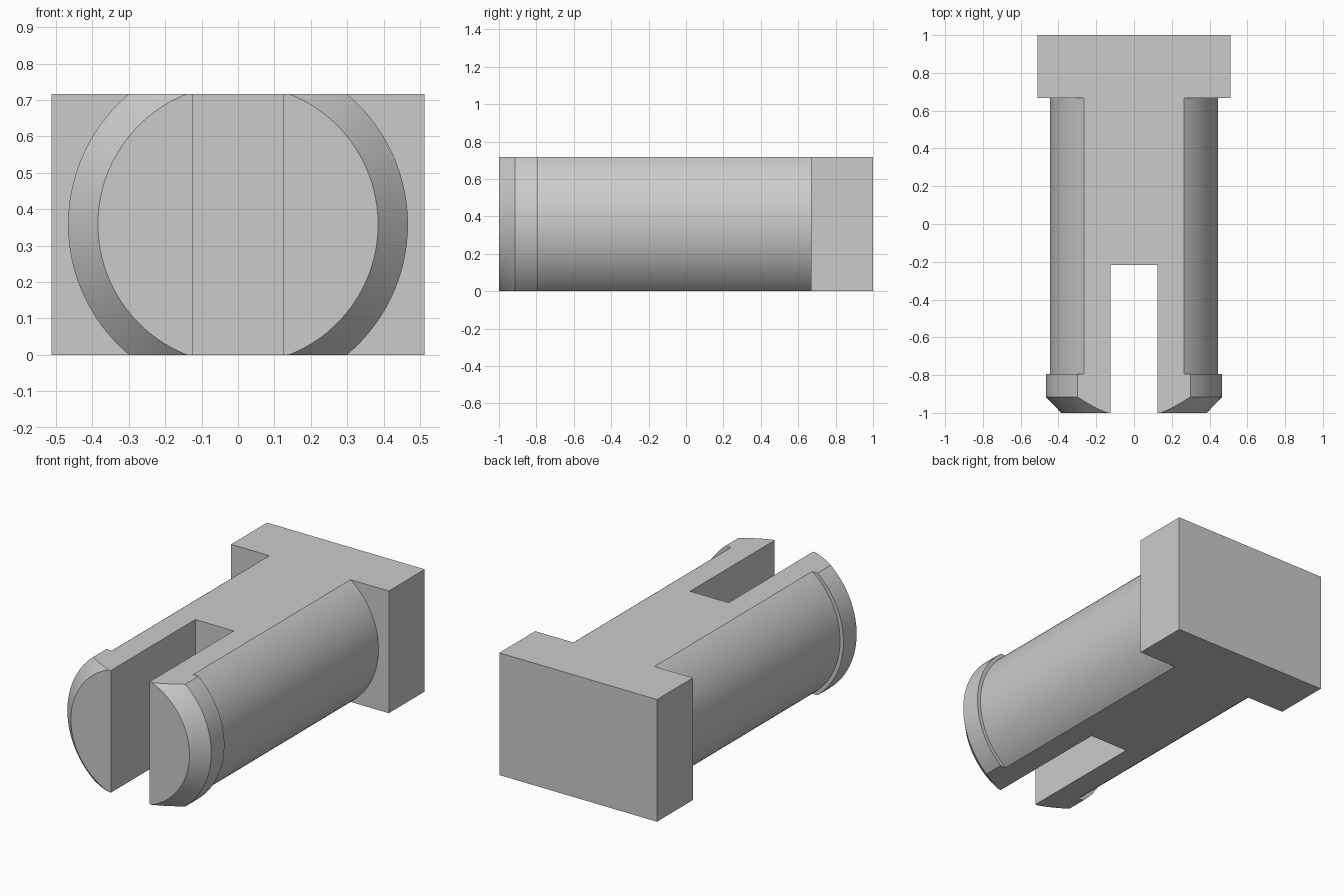
import bpy, bmesh
from math import cos, sin, tau

cube = bpy.data.objects.get("Cube")
if cube:
    bpy.data.objects.remove(cube)

HEIGHT = 0.717
MID = HEIGHT / 2
SEGMENTS = 128

grey = bpy.data.materials.new("plain grey")
grey.use_nodes = True
colour = (0.6, 0.6, 0.6, 1)
grey.diffuse_color = colour
grey.node_tree.nodes["Principled BSDF"].inputs["Base Color"].default_value = colour


def add_object(name, bm):
    bmesh.ops.recalc_face_normals(bm, faces=bm.faces)
    mesh = bpy.data.meshes.new(name)
    bm.to_mesh(mesh)
    bm.free()
    mesh.materials.append(grey)
    obj = bpy.data.objects.new(name, mesh)
    bpy.context.collection.objects.link(obj)
    return obj


def box(name, x, y, z):
    """Box from (low, high) ranges."""
    bm = bmesh.new()
    bmesh.ops.create_cube(bm, size=1)
    for v in bm.verts:
        v.co = [r[0] if c < 0 else r[1] for c, r in zip(v.co, (x, y, z))]
    return add_object(name, bm)


def lathe_y(name, profile):
    """Solid of revolution about the y axis from (radius, y) pairs."""
    bm = bmesh.new()
    angles = [tau * i / SEGMENTS for i in range(SEGMENTS)]
    rings = [[bm.verts.new((r * cos(a), y, MID + r * sin(a))) for a in angles]
             for r, y in profile]
    for a, b in zip(rings, rings[1:]):
        for i in range(SEGMENTS):
            j = (i + 1) % SEGMENTS
            bm.faces.new((a[i], a[j], b[j], b[i]))
    bm.faces.new(rings[0])
    bm.faces.new(rings[-1])
    return add_object(name, bm)


def combine(target, other, operation):
    mod = target.modifiers.new(operation.lower(), "BOOLEAN")
    mod.operation = operation
    mod.solver = "EXACT"
    mod.object = other
    bpy.context.view_layer.objects.active = target
    bpy.ops.object.modifier_apply(modifier=mod.name)
    bpy.data.objects.remove(other)


# Round shaft with raised collar and chamfered tip
pin = lathe_y("split_pin", [(0.385, -1), (0.467, -0.915), (0.467, -0.793),
                            (0.445, -0.793), (0.445, 0.8)])

# Rectangular head, left tall so the slab trims it flush with the shaft
head = box("head", (-0.512, 0.512), (0.667, 1), (-0.3, HEIGHT + 0.3))
combine(pin, head, "UNION")

# Flat top and bottom
slab = box("flat_slab", (-2, 2), (-2, 2), (0, HEIGHT))
combine(pin, slab, "INTERSECT")

# Slot splitting the tip into two prongs
slot = box("slot", (-0.125, 0.125), (-2, -0.217), (-1, 2))
combine(pin, slot, "DIFFERENCE")

bpy.ops.object.select_all(action="DESELECT")
pin.select_set(True)
bpy.context.view_layer.objects.active = pin
bpy.ops.object.shade_smooth_by_angle(angle=0.4)
